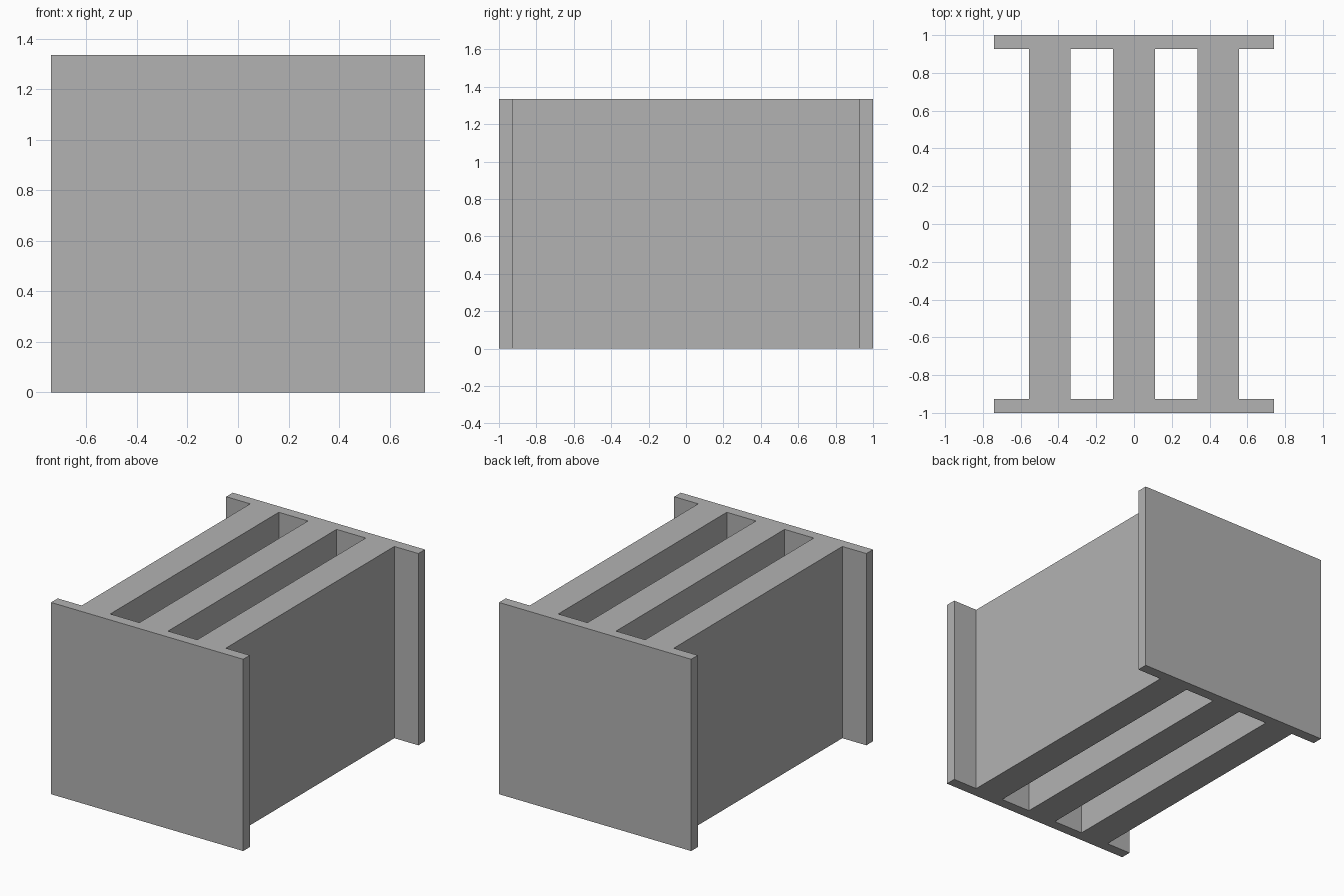
import bpy
import bmesh

cube = bpy.data.objects.get("Cube")
if cube:
    bpy.data.objects.remove(cube, do_unlink=True)

HEIGHT = 1.335
PLATE_X, PLATE_IN, PLATE_OUT = 0.74, 0.927, 1.0
WEB_HALF, WEB_SPACING = 0.11, 0.445

grey = bpy.data.materials.new("plain grey")
grey.use_nodes = True
colour = (0.448, 0.448, 0.448, 1)
grey.diffuse_color = colour
grey.node_tree.nodes["Principled BSDF"].inputs["Base Color"].default_value = colour

# Stations across the plan: plate edges and both sides of each web
webs = [-WEB_SPACING, 0, WEB_SPACING]
xs = [-PLATE_X] + [c + s * WEB_HALF for c in webs for s in (-1, 1)] + [PLATE_X]
ys = [-PLATE_OUT, -PLATE_IN, PLATE_IN, PLATE_OUT]

# Plan outline: end plates fill their whole rows, webs fill every other cell between
bm = bmesh.new()
grid = [[bm.verts.new((x, y, 0)) for x in xs] for y in ys]
for j in range(len(ys) - 1):
    for i in range(len(xs) - 1):
        if j != 1 or i % 2 == 1:
            bm.faces.new((grid[j][i], grid[j][i + 1], grid[j + 1][i + 1], grid[j + 1][i]))

# Raise the plan into one solid block with open slots
top = bmesh.ops.extrude_face_region(bm, geom=bm.faces[:], use_keep_orig=True)["geom"]
bmesh.ops.translate(bm, vec=(0, 0, HEIGHT),
                    verts=[v for v in top if isinstance(v, bmesh.types.BMVert)])
bmesh.ops.recalc_face_normals(bm, faces=bm.faces[:])

mesh = bpy.data.meshes.new("slotted_block")
bm.to_mesh(mesh)
bm.free()
mesh.materials.append(grey)
block = bpy.data.objects.new("slotted_block", mesh)
bpy.context.scene.collection.objects.link(block)
